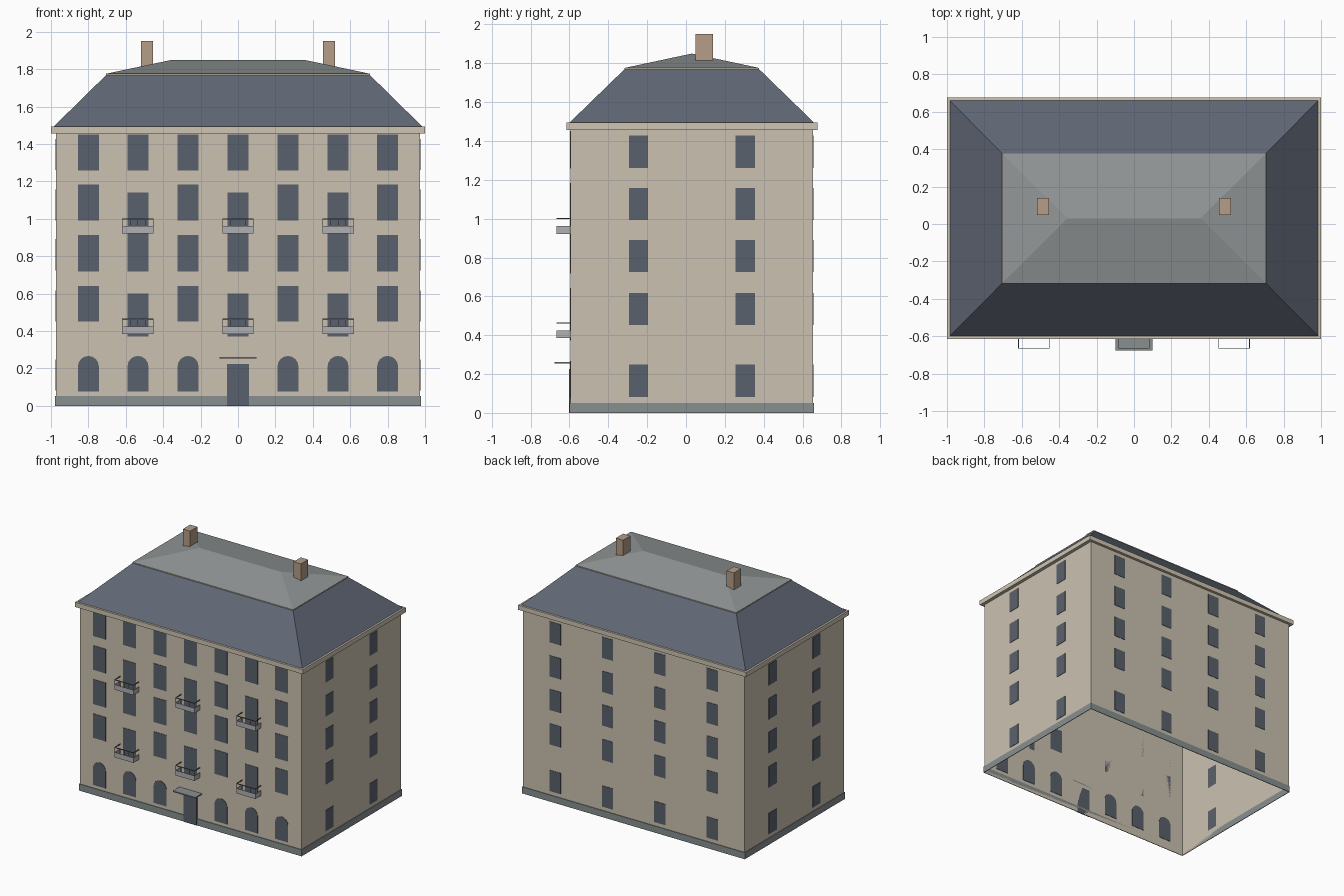
import bpy, bmesh, math

cube = bpy.data.objects.get("Cube")
if cube:
    bpy.data.objects.remove(cube, do_unlink=True)

CY = 0.03            # middle of the building in y
HX, HY = 0.973, 0.624  # half size of the walls
FRONT, BACK = CY - HY, CY + HY


def material(name, hex_code):
    rgb = [int(hex_code[i:i + 2], 16) / 255 for i in (0, 2, 4)]
    lin = [c / 12.92 if c < 0.04 else ((c + 0.055) / 1.055) ** 2.4 for c in rgb]
    m = bpy.data.materials.new(name)
    m.use_nodes = True
    m.diffuse_color = (*lin, 1)
    m.node_tree.nodes["Principled BSDF"].inputs["Base Color"].default_value = (*lin, 1)
    return m


WALL = material("cream_plaster", "cbc2b1")
TRIM = material("pale_stone", "cfc5b2")
SLATE = material("blue_slate", "606774")
ROOF = material("grey_zinc", "919696")
PLINTH = material("grey_stone", "888f90")
GLASS = material("dark_glass", "5a616c")
BALCONY = material("light_grey_stone", "b1b1b3")
RAIL = material("dark_iron", "77797c")
BRICK = material("pale_brick", "b59d88")


def finish(name, bm, mat):
    bmesh.ops.remove_doubles(bm, verts=bm.verts, dist=1e-5)
    bmesh.ops.recalc_face_normals(bm, faces=bm.faces)
    mesh = bpy.data.meshes.new(name)
    bm.to_mesh(mesh)
    bm.free()
    mesh.materials.append(mat)
    obj = bpy.data.objects.new(name, mesh)
    bpy.context.collection.objects.link(obj)
    return obj


def frustum(bm, cx, cy, bottom, top, z0, z1):
    """Block with half sizes given for its bottom and its top."""
    rings = []
    for (hx, hy), z in ((bottom, z0), (top, z1)):
        rings.append([bm.verts.new((cx + sx * hx, cy + sy * hy, z))
                      for sx, sy in ((-1, -1), (1, -1), (1, 1), (-1, 1))])
    low, high = rings
    bm.faces.new(low)
    bm.faces.new(high)
    for i in range(4):
        j = (i + 1) % 4
        bm.faces.new((low[i], low[j], high[j], high[i]))


def box(bm, x0, x1, y0, y1, z0, z1):
    half = ((x1 - x0) / 2, (y1 - y0) / 2)
    frustum(bm, (x0 + x1) / 2, (y0 + y1) / 2, half, half, z0, z1)


def block(name, mat, *size):
    bm = bmesh.new()
    box(bm, *size)
    return finish(name, bm, mat)


# Walls: hollow shell, open underneath
bm = bmesh.new()
box(bm, -HX, HX, FRONT, BACK, 0, 1.46)
bm.faces.ensure_lookup_table()
floor = [f for f in bm.faces if f.calc_center_median().z < 0.01]
bmesh.ops.delete(bm, geom=floor, context="FACES")
finish("walls", bm, WALL)

# Plinth: a thin band around the foot
bm = bmesh.new()
T = 0.005
for s in (-1, 1):
    a, b = sorted((s * HX, s * (HX + T)))
    box(bm, a, b, FRONT - T, BACK + T, 0, 0.052)
    a, b = sorted((CY + s * HY, CY + s * (HY + T)))
    box(bm, -HX, HX, a, b, 0, 0.052)
finish("plinth", bm, PLINTH)

# Cornice and the two-stage hipped roof
block("cornice", TRIM, -1, 1, CY - 0.646, CY + 0.646, 1.457, 1.494)
bm = bmesh.new()
frustum(bm, 0, CY, (0.985, 0.63), (0.704, 0.346), 1.494, 1.77)
finish("lower_roof", bm, SLATE)
block("roof_trim", TRIM, -0.705, 0.705, CY - 0.347, CY + 0.347, 1.768, 1.776)
bm = bmesh.new()
frustum(bm, 0, CY, (0.704, 0.346), (0.355, 0), 1.776, 1.85)
bmesh.ops.dissolve_degenerate(bm, edges=bm.edges, dist=1e-5)
finish("upper_roof", bm, ROOF)

# Chimneys
for side, s in (("left", 1), ("right", -1)):
    x = s * 0.486
    block(side + "_chimney", BRICK, x - 0.032, x + 0.032, 0.049, 0.139, 1.79, 1.95)

# Front windows: plain ones in every column, tall ones behind the balconies
PROUD = 0.003
TALL_X = (-0.535, 0, 0.535)
PLAIN_X = (-0.8, -0.267, 0.267, 0.8)
W = 0.056
bm = bmesh.new()
for x in PLAIN_X + TALL_X:
    rows = [(1.258, 1.452), (0.718, 0.915)]
    if x in TALL_X:
        rows += [(0.915, 1.14), (0.372, 0.6)]
    else:
        rows += [(0.99, 1.183), (0.45, 0.642)]
    for z0, z1 in rows:
        box(bm, x - W, x + W, FRONT - PROUD, FRONT, z0, z1)
finish("front_windows", bm, GLASS)

# Ground floor arched windows, passing through the wall
bm = bmesh.new()
for x in (-0.8, -0.535, -0.267, 0.267, 0.535, 0.8):
    outline = [(x - W, 0.077), (x + W, 0.077)]
    for i in range(9):
        a = math.pi * i / 8
        outline.append((x + W * math.cos(a), 0.211 + W * math.sin(a)))
    face = bm.faces.new([bm.verts.new((px, FRONT - PROUD, pz)) for px, pz in outline])
    new = bmesh.ops.extrude_face_region(bm, geom=[face], use_keep_orig=True)["geom"]
    verts = [g for g in new if isinstance(g, bmesh.types.BMVert)]
    bmesh.ops.translate(bm, verts=verts, vec=(0, 2 * PROUD, 0))
finish("arched_windows", bm, GLASS)

# Side and back windows
LOW_ROWS = (0.082, 0.452, 0.725, 0.992, 1.262)
bm = bmesh.new()
for z in LOW_ROWS:
    for s in (-1, 1):
        a, b = sorted((s * HX, s * (HX + PROUD)))
        for y in (CY - 0.275, CY + 0.275):
            box(bm, a, b, y - 0.049, y + 0.049, z, z + 0.166)
finish("side_windows", bm, GLASS)
bm = bmesh.new()
for z in LOW_ROWS:
    for x in (-0.69, -0.23, 0.23, 0.69):
        box(bm, x - 0.049, x + 0.049, BACK, BACK + PROUD, z, z + 0.166)
finish("back_windows", bm, GLASS)

# Door and its canopy
block("door", GLASS, -0.059, 0.059, FRONT - 0.008, FRONT, 0, 0.225)
block("door_canopy", PLINTH, -0.099, 0.099, -0.676, FRONT, 0.253, 0.262)


def three_sides(bm, x, z0, z1, t):
    """Front and both ends of a balcony, open at the wall."""
    h, y = 0.084, -0.666
    box(bm, x - h, x + h, y, y + t, z0, z1)
    for s in (-1, 1):
        a, b = sorted((x + s * h, x + s * (h - t)))
        box(bm, a, b, y + t, FRONT, z0, z1)


# Balconies: low parapets with a thin handrail above
parapets, rails = bmesh.new(), bmesh.new()
for z in (0.385, 0.922):
    for x in TALL_X:
        three_sides(parapets, x, z, z + 0.04, 0.003)
        three_sides(rails, x, z + 0.075, z + 0.081, 0.004)
        for i in range(-2, 3):
            px = x + i * 0.041
            box(rails, px - 0.001, px + 0.001, -0.665, -0.663, z + 0.04, z + 0.076)
finish("balcony_parapets", parapets, BALCONY)
finish("balcony_rails", rails, RAIL)
